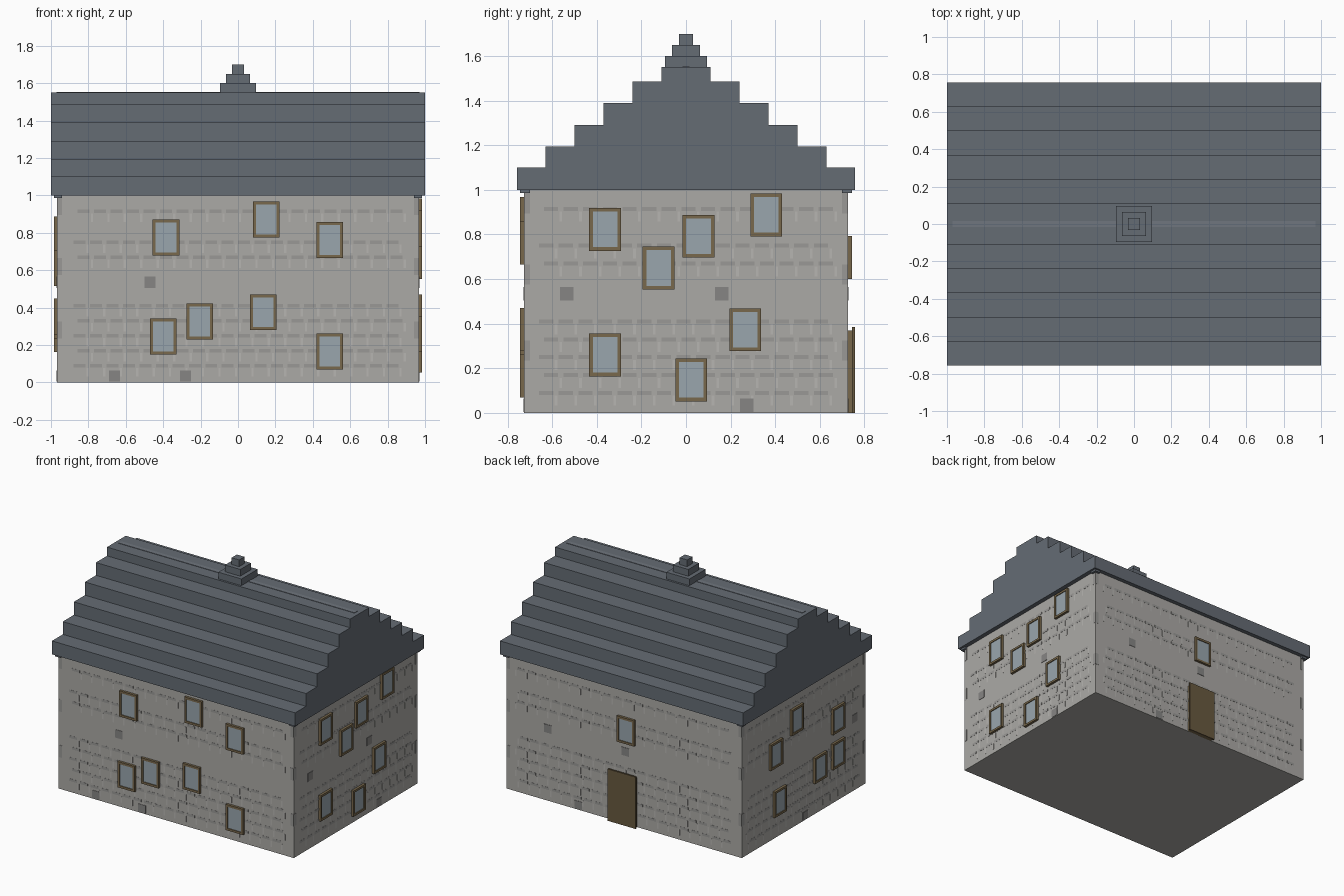
import bpy, bmesh
from mathutils import Vector

if "Cube" in bpy.data.objects:
    bpy.data.objects.remove(bpy.data.objects["Cube"])

WX, WY = 0.967, 0.726  # half width and half depth of the walls


def material(name, r, g, b):
    m = bpy.data.materials.new(name)
    m.diffuse_color = (r, g, b, 1)
    m.use_nodes = True
    m.node_tree.nodes["Principled BSDF"].inputs["Base Color"].default_value = m.diffuse_color
    return m


STONE = material("stone", 0.41, 0.40, 0.38)
MORTAR = material("stone_shadow", 0.32, 0.315, 0.305)
PALE = material("stone_pale", 0.47, 0.46, 0.44)
DARK = material("stone_dark", 0.24, 0.235, 0.23)
SLATE = material("slate", 0.13, 0.15, 0.175)
RIDGE = material("slate_pale", 0.16, 0.18, 0.21)
WOOD = material("wood", 0.19, 0.14, 0.073)
DOOR = material("door_wood", 0.14, 0.10, 0.05)
GLASS = material("glass", 0.32, 0.38, 0.42)


def boxes(name, items, mat):
    """One object made of axis-aligned boxes given as (low corner, high corner)."""
    bm = bmesh.new()
    for a, b in items:
        lo = Vector([min(p) for p in zip(a, b)])
        hi = Vector([max(p) for p in zip(a, b)])
        vs = bmesh.ops.create_cube(bm, size=1)["verts"]
        for v in vs:
            v.co = Vector([l if c < 0 else h for c, l, h in zip(v.co, lo, hi)])
    me = bpy.data.meshes.new(name)
    bm.to_mesh(me)
    bm.free()
    me.materials.append(mat)
    ob = bpy.data.objects.new(name, me)
    bpy.context.collection.objects.link(ob)
    return ob


def on_wall(side, u, z, w, h, depth, start=-0.004):
    """Box on a wall: u is the world x or y along it, depth is outwards."""
    s = -1 if side in ("front", "left") else 1
    ends = []
    for k, d in ((-1, start), (1, depth)):
        if side in ("front", "back"):
            ends.append((u + k * w / 2, s * (WY + d), z + k * h / 2))
        else:
            ends.append((s * (WX + d), u + k * w / 2, z + k * h / 2))
    return ends


# Walls
boxes("walls", [((-WX, -WY, 0), (WX, WY, 1.0))], STONE)

# Stepped roof, extruded from its gable outline
steps = [(0.757, 1.0, 1.10), (0.63, 1.10, 1.195), (0.50, 1.195, 1.292),
         (0.37, 1.292, 1.39), (0.24, 1.39, 1.485), (0.11, 1.485, 1.55)]
right = [p for y, z0, z1 in steps for p in ((y, z0), (y, z1))]
outline = right + [(-y, z) for y, z in reversed(right)]
bm = bmesh.new()
face = bm.faces.new([bm.verts.new((-1, y, z)) for y, z in outline])
ext = bmesh.ops.extrude_face_region(bm, geom=[face])["geom"]
bmesh.ops.translate(bm, vec=(2, 0, 0),
                    verts=[g for g in ext if isinstance(g, bmesh.types.BMVert)])
bmesh.ops.recalc_face_normals(bm, faces=bm.faces)
me = bpy.data.meshes.new("roof")
bm.to_mesh(me)
bm.free()
me.materials.append(SLATE)
bpy.context.collection.objects.link(bpy.data.objects.new("roof", me))

# Ridge strip and stepped finial
boxes("ridge_strip", [((-0.97, -0.016, 1.54), (0.97, 0.016, 1.553))], RIDGE)
boxes("finial", [((-r, -r, z), (r, r, z + 0.05))
                 for r, z in ((0.095, 1.55), (0.063, 1.60), (0.031, 1.65))], SLATE)

# Small corner blocks under the eaves
boxes("eave_corners", [((sx * 0.94, sy * 0.70, 0.985), (sx * 0.985, sy * 0.745, 1.002))
                       for sx in (-1, 1) for sy in (-1, 1)], SLATE)

# Windows: centre along the wall and height
windows = {
    "front": [(-0.385, 0.775), (0.15, 0.872), (0.49, 0.762), (-0.40, 0.245),
              (-0.205, 0.325), (0.135, 0.375), (0.49, 0.165)],
    "right": [(-0.363, 0.823), (-0.123, 0.65), (0.056, 0.792), (0.36, 0.888),
              (0.265, 0.373), (-0.363, 0.26), (0.023, 0.148)],
    "left": [(0.335, 0.625), (0.09, 0.79), (-0.395, 0.612), (-0.395, 0.352),
             (-0.183, 0.33), (0.29, 0.258)],
    "back": [(-0.022, 0.697)],
}
W, H, BAR = 0.142, 0.192, 0.016
for side, spots in windows.items():
    frames, panes = [], []
    for u, z in spots:
        for k in (-1, 1):
            frames.append(on_wall(side, u + k * (W - BAR) / 2, z, BAR, H, 0.018))
            frames.append(on_wall(side, u, z + k * (H - BAR) / 2, W - 2 * BAR, BAR, 0.018))
        panes.append(on_wall(side, u, z, W - 2 * BAR, H - 2 * BAR, 0.012))
    boxes(side + "_window_frames", frames, WOOD)
    boxes(side + "_window_panes", panes, GLASS)

# Back door
boxes("door_frame", [on_wall("back", 0, 0.185, 0.21, 0.37, 0.02)], WOOD)
boxes("door", [on_wall("back", 0, 0.1925, 0.23, 0.385, 0.031, 0.018)], DOOR)

# Dark odd stones
odd = {
    "front": [(-0.47, 0.535), (-0.66, 0.034), (-0.28, 0.034)],
    "right": [(-0.535, 0.535), (0.16, 0.535), (0.273, 0.034)],
    "left": [(-0.596, 0.535), (-0.02, 0.034)],
    "back": [(0.627, 0.535), (-0.01, 0.535), (0.375, 0.034)],
}
boxes("dark_stones", [on_wall(s, u, z, 0.06, 0.06, 0.003)
                      for s, spots in odd.items() for u, z in spots], DARK)

# Stone courses: dashes and pale upright joints; quoins on the corners
dashes, joints, quoins = [], [], []
for side in ("front", "back", "left", "right"):
    half = WX if side in ("front", "back") else WY
    n = int((half - 0.05) * 2 / 0.088)
    for i, z in enumerate((0.09, 0.17, 0.25, 0.33, 0.41, 0.67, 0.75, 0.915)):
        for j in range(n):
            u = (j - (n - 1) / 2) * 0.088 + (0.011 if i % 2 else -0.011)
            dashes.append(on_wall(side, u, z, 0.064, 0.018, 0.001))
            joints.append(on_wall(side, u + 0.044, z - 0.035, 0.012, 0.045, 0.0008))
    for k in (-1, 1):
        for z in (0.28, 0.62, 0.94):
            quoins.append(on_wall(side, k * (half - 0.0135), z, 0.027, 0.09, 0.0015))
boxes("course_dashes", dashes, MORTAR)
boxes("course_joints", joints, PALE)
boxes("corner_quoins", quoins, MORTAR)
